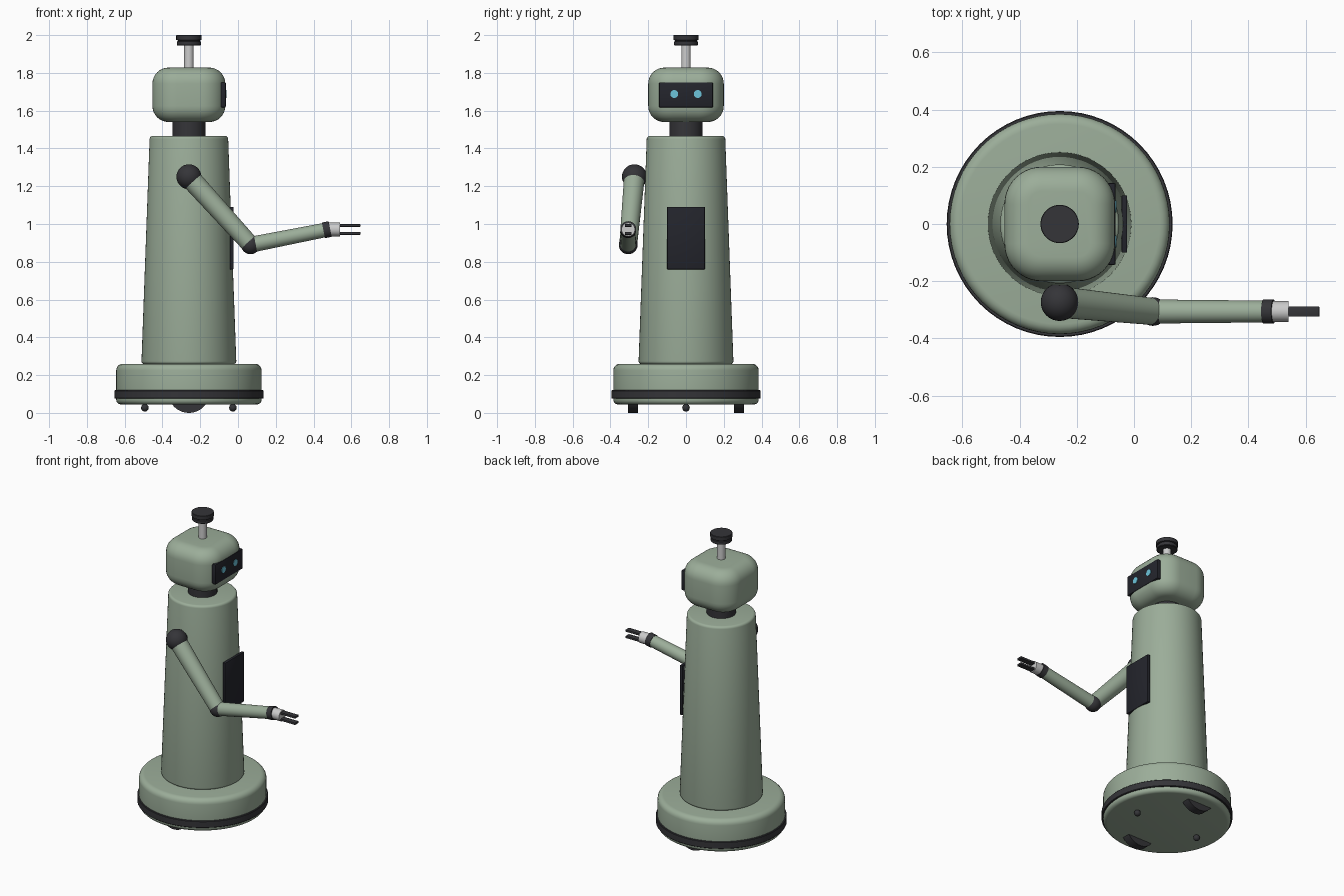
import bpy, bmesh, math
from mathutils import Vector, Matrix

if "Cube" in bpy.data.objects:
    bpy.data.objects.remove(bpy.data.objects["Cube"])

CX = -0.26  # axis of the body


def material(name, rgb):
    m = bpy.data.materials.new(name)
    m.diffuse_color = (*rgb, 1)
    m.use_nodes = True
    m.node_tree.nodes["Principled BSDF"].inputs["Base Color"].default_value = m.diffuse_color
    return m


GREEN = material("sage_paint", (0.33, 0.42, 0.32))
DARK = material("dark_rubber", (0.035, 0.035, 0.04))
SCREEN = material("dark_glass", (0.017, 0.018, 0.025))
METAL = material("light_metal", (0.55, 0.55, 0.55))
CYAN = material("eye_glow", (0.15, 0.55, 0.7))


def finish(bm, name, mat, angle=35):
    bmesh.ops.recalc_face_normals(bm, faces=bm.faces)
    me = bpy.data.meshes.new(name)
    bm.to_mesh(me)
    bm.free()
    me.materials.append(mat)
    ob = bpy.data.objects.new(name, me)
    bpy.context.collection.objects.link(ob)
    bpy.ops.object.select_all(action='DESELECT')
    ob.select_set(True)
    bpy.context.view_layer.objects.active = ob
    bpy.ops.object.shade_smooth_by_angle(angle=math.radians(angle))
    return ob


def arc(cx, cz, r, a0, a1, n=5):
    """Points of a rounded profile corner (radius, height)."""
    return [(cx + r * math.cos(math.radians(a0 + (a1 - a0) * i / n)),
             cz + r * math.sin(math.radians(a0 + (a1 - a0) * i / n))) for i in range(n + 1)]


def lathe(name, profile, mat, segs=64):
    """Revolve (radius, height) points around the body axis and cap the ends."""
    bm = bmesh.new()
    rings = [[bm.verts.new((CX + r * math.cos(2 * math.pi * i / segs),
                            r * math.sin(2 * math.pi * i / segs), z)) for i in range(segs)]
             for r, z in profile]
    for a, b in zip(rings, rings[1:]):
        for i in range(segs):
            j = (i + 1) % segs
            bm.faces.new((a[i], a[j], b[j], b[i]))
    bm.faces.new(rings[0])
    bm.faces.new(rings[-1])
    return finish(bm, name, mat)


def rod(name, p, q, r1, r2, mat, segs=32):
    p, q = Vector(p), Vector(q)
    d = q - p
    rot = d.to_track_quat('Z', 'Y').to_matrix().to_4x4()
    bm = bmesh.new()
    bmesh.ops.create_cone(bm, cap_ends=True, segments=segs, radius1=r1, radius2=r2,
                          depth=d.length, matrix=Matrix.Translation((p + q) / 2) @ rot)
    return finish(bm, name, mat)


def ball(name, c, r, mat):
    bm = bmesh.new()
    bmesh.ops.create_uvsphere(bm, u_segments=32, v_segments=16, radius=r,
                              matrix=Matrix.Translation(c))
    return finish(bm, name, mat)


def box(name, lo, hi, mat, bevel=0.0, plan=0.0):
    """Box with optionally rounded upright edges (plan) and rounded remaining edges (bevel)."""
    lo, hi = Vector(lo), Vector(hi)
    bm = bmesh.new()
    bmesh.ops.create_cube(bm, size=1, matrix=Matrix.Translation((lo + hi) / 2)
                          @ Matrix.Diagonal((*(hi - lo), 1)))
    edges = list(bm.edges)
    if plan:
        up = [e for e in edges if abs(e.verts[0].co.z - e.verts[1].co.z) > 1e-4]
        bmesh.ops.bevel(bm, geom=up, offset=plan, segments=10, profile=0.5, affect='EDGES')
        bm.edges.ensure_lookup_table()
        edges = [e for e in bm.edges
                 if abs(e.verts[0].co.z - e.verts[1].co.z) < 1e-4]
    if bevel:
        bmesh.ops.bevel(bm, geom=edges, offset=bevel, segments=8 if plan else 2,
                        profile=0.5, affect='EDGES')
    return finish(bm, name, mat)


# Drive base with bumper band
lathe("drive_base", arc(0.36, 0.07, 0.025, -90, 0) + arc(0.35, 0.225, 0.035, 0, 90), GREEN)
lathe("bumper_band", [(0.37, 0.075), (0.392, 0.075), (0.395, 0.078), (0.395, 0.117),
                      (0.392, 0.12), (0.37, 0.12)], DARK)

# Wheels and casters
for side, s in (("right", -1), ("left", 1)):
    rod(f"wheel_{side}", (CX, s * 0.253, 0.11), (CX, s * 0.306, 0.11), 0.11, 0.11, DARK, 48)
for end, s in (("front", 1), ("back", -1)):
    ball(f"caster_{end}", (CX + s * 0.233, 0, 0.027), 0.02, DARK)

# Tapered torso, neck, mast and sensor puck
lathe("torso", arc(0.237, 0.273, 0.014, -90, 0, 4) + arc(0.192, 1.45, 0.016, 2, 90, 4), GREEN)
lathe("neck", [(0.088, 1.45), (0.088, 1.56)], DARK, 48)
lathe("mast", [(0.025, 1.81), (0.025, 1.95)], METAL, 32)
lathe("sensor_puck", [(0.06, 1.945), (0.064, 1.948), (0.064, 1.966), (0.058, 1.968),
                      (0.058, 1.972), (0.067, 1.974), (0.067, 1.998), (0.065, 2.0)], DARK, 48)

# Head with face plate and eyes
box("head", (CX - 0.193, -0.2, 1.54), (CX + 0.193, 0.2, 1.828), GREEN, 0.085, 0.13)
box("face_plate", (-0.097, -0.143, 1.617), (-0.064, 0.143, 1.75), SCREEN, 0.006)
for side, s in (("right", -1), ("left", 1)):
    rod(f"eye_{side}", (-0.07, s * 0.062, 1.688), (-0.061, s * 0.062, 1.688), 0.021, 0.021, CYAN)

# Chest display
box("chest_panel", (-0.043, -0.1, 0.76), (-0.024, 0.1, 1.09), SCREEN, 0.003)

# Arm
shoulder, elbow, wrist = Vector((CX, -0.273, 1.25)), Vector((0.066, -0.306, 0.89)), Vector((0.47, -0.306, 0.97))
along = (wrist - elbow).normalized()
ball("shoulder_joint", shoulder, 0.066, DARK)
rod("upper_arm", shoulder, elbow, 0.055, 0.047, GREEN)
ball("elbow_joint", elbow, 0.05, DARK)
rod("forearm", elbow, wrist, 0.042, 0.038, GREEN)
rod("wrist_ring", wrist - along * 0.018, wrist + along * 0.018, 0.042, 0.042, DARK)

# Gripper
rod("gripper_palm", (0.475, -0.306, 0.971), (0.541, -0.306, 0.971), 0.036, 0.036, METAL)
for place, s in (("upper", 1), ("lower", -1)):
    z = 0.971 + s * 0.021
    box(f"gripper_finger_{place}", (0.53, -0.324, z - 0.007), (0.648, -0.288, z + 0.007), DARK, 0.002)
